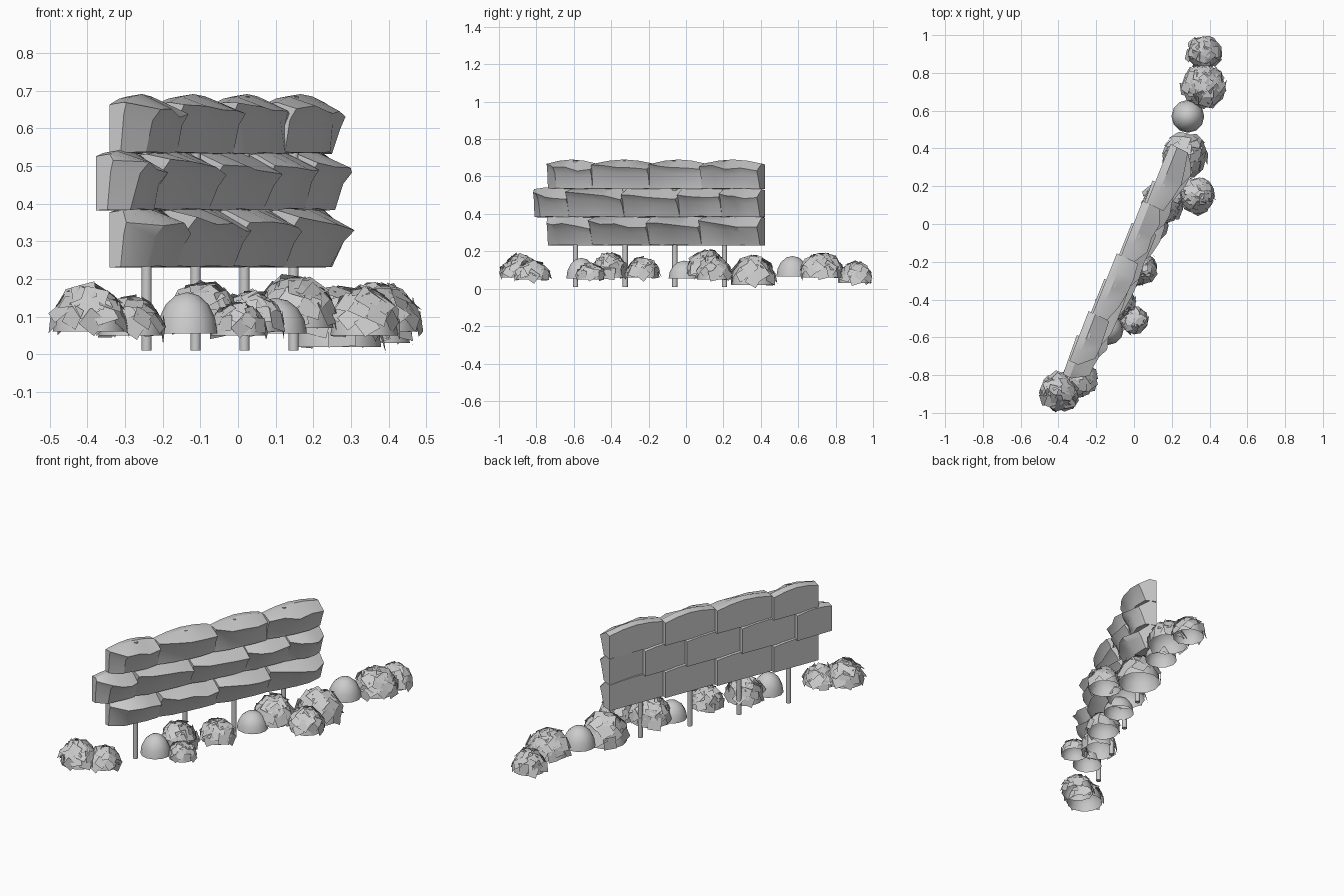
import bpy, bmesh, math, random
from mathutils import Vector

if "Cube" in bpy.data.objects:
    bpy.data.objects.remove(bpy.data.objects["Cube"])

random.seed(4)
# Wall frame: s runs along the wall, t points to its rocky front
U = Vector((0.44, 0.898, 0))
N = Vector((0.898, -0.44, 0))


def place(s, t, z):
    return U * s + N * t + Vector((0, 0, z))


def finish(bm, name, angle=None):
    me = bpy.data.meshes.new(name)
    bm.to_mesh(me)
    bm.free()
    ob = bpy.data.objects.new(name, me)
    bpy.context.collection.objects.link(ob)
    if angle:
        bpy.ops.object.select_all(action='DESELECT')
        ob.select_set(True)
        bpy.context.view_layer.objects.active = ob
        bpy.ops.object.shade_smooth_by_angle(angle=math.radians(angle))
    return ob


# Rough stone with flat back, gently arched top and overhanging front ridge
def stone(bm, s0, s1, z0, height, arch, reach, first, last):
    rings, steps = [], 4
    for k in range(steps + 1):
        f = k / steps
        a = math.sin(math.pi * f)
        s = s0 + (s1 - s0) * f
        tb = 0.012 - 0.025 * f
        ridge = reach * (0.8 + 0.2 * a) + random.uniform(-0.012, 0.012)
        low = 0.075 + 0.015 * a
        if (first and k == 0) or (last and k == steps):
            ridge, low = (0.062, 0.045) if first else (0.09, 0.05)
        top = z0 + height + arch * a
        rz = z0 + 0.128 - 0.03 * f + random.uniform(-0.01, 0.01)
        pts = [(tb, z0), (tb, top - 0.006), (tb + 0.04, top), (ridge, rz),
               (ridge * 0.75 + 0.008, rz - 0.03), (low, z0 + random.uniform(0, 0.006))]
        rings.append([bm.verts.new(place(s, t, z)) for t, z in pts])
    for a, b in zip(rings, rings[1:]):
        for i in range(6):
            j = (i + 1) % 6
            bm.faces.new((a[i], a[j], b[j], b[i]))
    bm.faces.new(rings[0])
    bm.faces.new(rings[-1][::-1])


rows = [("bottom_stone_row", 0.23, 0.153, 0.012, 0.155, [-0.80, -0.52, -0.18, 0.13, 0.465]),
        ("middle_stone_row", 0.382, 0.15, 0.012, 0.15, [-0.88, -0.66, -0.33, 0.0, 0.25, 0.465]),
        ("top_stone_row", 0.532, 0.137, 0.022, 0.125, [-0.80, -0.52, -0.18, 0.13, 0.465])]
for name, z0, height, arch, reach, cuts in rows:
    bm = bmesh.new()
    for i in range(len(cuts) - 1):
        stone(bm, cuts[i], cuts[i + 1], z0, height, arch, reach, i == 0, i == len(cuts) - 2)
    bmesh.ops.recalc_face_normals(bm, faces=bm.faces)
    finish(bm, name, 30)

# Posts carrying the wall
for s in (-0.637, -0.341, -0.046, 0.25):
    bpy.ops.mesh.primitive_cylinder_add(vertices=10, radius=0.014, depth=0.675,
                                        location=place(s, 0.042, 0.3475))
    bpy.context.object.name = "post"
    bpy.ops.object.shade_smooth_by_angle(angle=math.radians(40))


# Open half-ellipsoid dome, optionally covered with flat leaf cards
def bush(x, y, r, base, top, leaves):
    bm = bmesh.new()
    c = Vector((x, y, base))
    h = top - base
    if leaves:
        r, h = r * 0.9, h * 0.9
    sides, levels = 12, 4
    prev = None
    for k in range(levels):
        e = k / levels * math.pi / 2
        ring = [bm.verts.new(c + Vector((r * math.cos(e) * math.cos(q), r * math.cos(e) * math.sin(q),
                                         h * math.sin(e))))
                for q in (2 * math.pi * i / sides for i in range(sides))]
        if prev:
            for i in range(sides):
                j = (i + 1) % sides
                bm.faces.new((prev[i], prev[j], ring[j], ring[i]))
        prev = ring
    tip = bm.verts.new(c + Vector((0, 0, h)))
    for i in range(sides):
        bm.faces.new((prev[i], prev[(i + 1) % sides], tip))
    finish(bm, "bush_dome", 60)
    if not leaves:
        return
    bm = bmesh.new()
    for i in range(leaves):
        # even spiral over the dome with random tilt and spin
        sz = 0.16 + 0.84 * (i + 0.5) / leaves
        q = i * 2.39996
        cz = math.sqrt(1 - sz * sz)
        d = Vector((cz * math.cos(q), cz * math.sin(q), sz))
        p = c + Vector((d.x * r, d.y * r, d.z * h)) * 1.03
        n = Vector((d.x / r, d.y / r, d.z / h)).normalized()
        n = (n + Vector([random.uniform(-0.25, 0.25) for _ in range(3)])).normalized()
        e1 = n.orthogonal().normalized()
        e2 = n.cross(e1)
        w = random.uniform(0, math.pi)
        a = e1 * math.cos(w) + e2 * math.sin(w)
        b = n.cross(a)
        g = r * random.uniform(0.24, 0.34)
        bm.faces.new([bm.verts.new(p + a * g * i1 + b * g * i2)
                      for i1, i2 in ((-1, -1), (1, -1), (1, 1), (-1, 1))])
    finish(bm, "bush_leaves")


# x, y, radius, base height, top height, leaf count
for spec in ((-0.395, -0.89, 0.108, 0.06, 0.185, 32),
             (-0.285, -0.82, 0.095, 0.05, 0.155, 28),
             (-0.135, -0.56, 0.08, 0.055, 0.165, 0),
             (-0.09, -0.41, 0.105, 0.06, 0.195, 32),
             (0.0, -0.51, 0.08, 0.05, 0.14, 28),
             (0.03, -0.23, 0.098, 0.06, 0.17, 30),
             (0.10, -0.01, 0.083, 0.055, 0.15, 0),
             (0.15, 0.11, 0.115, 0.07, 0.21, 32),
             (0.335, 0.15, 0.1, 0.05, 0.18, 30),
             (0.265, 0.36, 0.128, 0.02, 0.185, 26),
             (0.285, 0.57, 0.087, 0.065, 0.175, 0),
             (0.37, 0.73, 0.122, 0.06, 0.195, 34),
             (0.37, 0.905, 0.096, 0.03, 0.15, 30)):
    bush(*spec)
